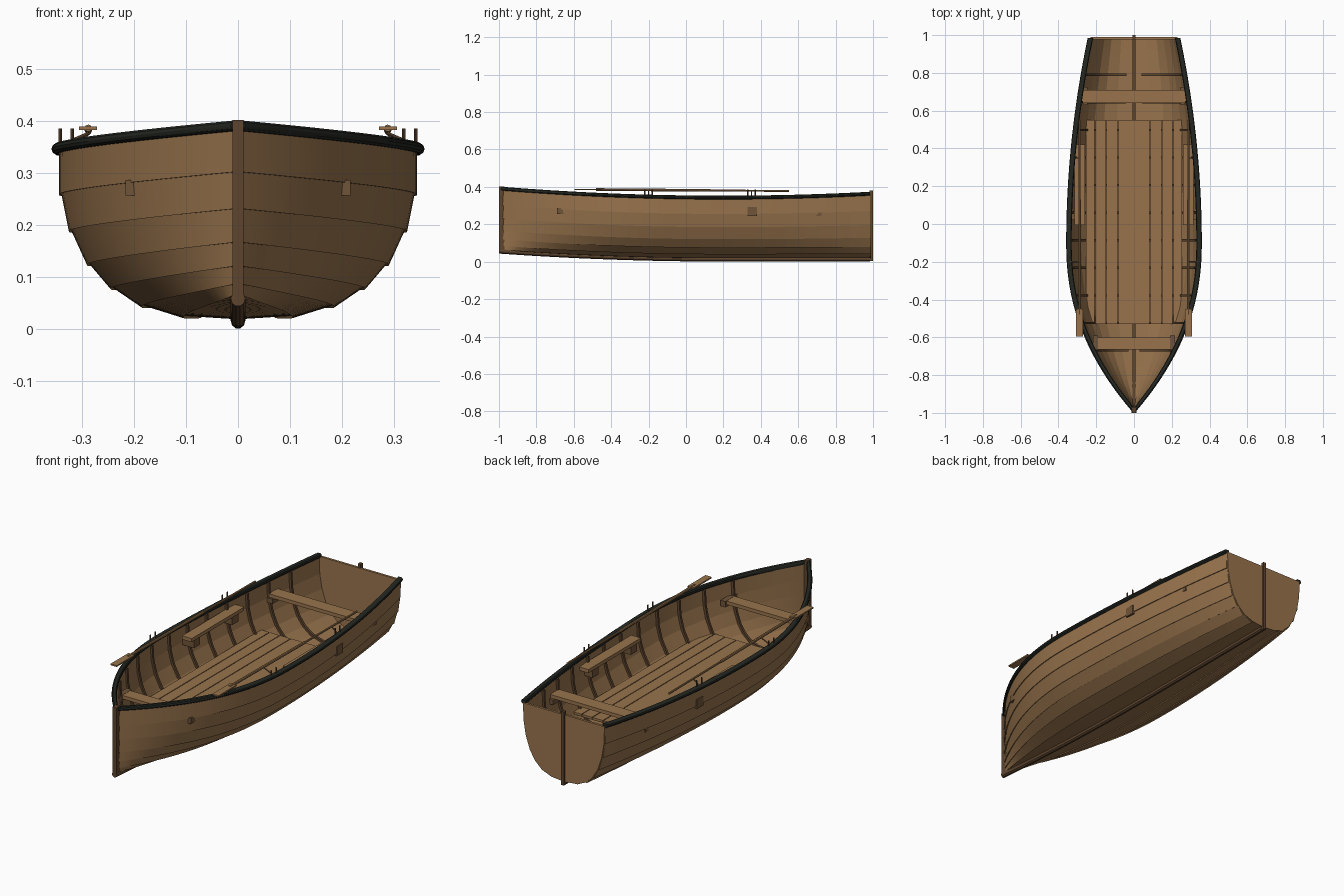
import bpy, bmesh, math
from mathutils import Vector

cube = bpy.data.objects.get("Cube")
if cube:
    bpy.data.objects.remove(cube, do_unlink=True)


def material(name, rgb):
    m = bpy.data.materials.new(name)
    m.use_nodes = True
    m.diffuse_color = (*rgb, 1)
    m.node_tree.nodes["Principled BSDF"].inputs["Base Color"].default_value = (*rgb, 1)
    return m


WOOD = material("oiled wood", (0.315, 0.174, 0.074))
DARK = material("dark wood", (0.112, 0.06, 0.028))
BLOCK = material("medium wood", (0.165, 0.09, 0.041))
RAIL = material("black rail", (0.018, 0.021, 0.016))


def loft(name, rings, mat, mirror=False, smooth=True):
    """Skin a list of closed rings and cap both ends."""
    bm = bmesh.new()
    rows = [[bm.verts.new(p) for p in ring] for ring in rings]
    n = len(rows[0])
    for a, b in zip(rows, rows[1:]):
        for i in range(n):
            j = (i + 1) % n
            bm.faces.new((a[i], a[j], b[j], b[i]))
    bm.faces.new(rows[0])
    bm.faces.new(rows[-1])
    bmesh.ops.recalc_face_normals(bm, faces=bm.faces)
    mesh = bpy.data.meshes.new(name)
    bm.to_mesh(mesh)
    bm.free()
    mesh.materials.append(mat)
    ob = bpy.data.objects.new(name, mesh)
    bpy.context.collection.objects.link(ob)
    if mirror:
        ob.modifiers.new("Mirror", "MIRROR").use_mirror_merge = False
    if smooth:
        bpy.ops.object.select_all(action="DESELECT")
        ob.select_set(True)
        bpy.context.view_layer.objects.active = ob
        bpy.ops.object.shade_smooth_by_angle(angle=math.radians(30))
    return ob


def box(name, x, y, z, mat, mirror=False):
    rings = [[(x[0], v, z[0]), (x[1], v, z[0]), (x[1], v, z[1]), (x[0], v, z[1])] for v in y]
    return loft(name, rings, mat, mirror, False)


def rod(name, a, b, r0, r1, mat, mirror=True, sides=8):
    a, b = Vector(a), Vector(b)
    q = (b - a).to_track_quat("Z", "Y")
    rings = []
    for p, r in ((a, r0), (b, r1)):
        rings.append([p + q @ Vector((r * math.cos(t), r * math.sin(t), 0))
                      for t in (math.tau * i / sides for i in range(sides))])
    return loft(name, rings, mat, mirror)


# Hull shape: strake edges as fractions of beam and depth, keel to sheer
U = (0.0, 0.30, 0.53, 0.70, 0.83, 0.93, 0.985, 1.0)
V = (0.0, 0.02, 0.08, 0.185, 0.325, 0.522, 0.738, 1.0)
BEAM, BOW, STERN = 0.345, -0.988, 0.985
STATIONS = [BOW + (STERN - BOW) * i / 48 for i in range(49)]


def half_beam(y):
    if y < -0.1:
        return BEAM * max(0.0, 1 - ((-0.1 - y) / 0.888) ** 2.2)
    return BEAM - 0.115 * ((y + 0.1) / 1.09) ** 2


def sheer(y):
    return 0.340 + 0.048 * ((y - 0.2) / 1.19) ** 2


def bottom(y):
    return 0.018 + 0.042 * max(0.0, (0.2 - y) / 1.19) ** 2


def hull_point(y, t):
    i = min(int(t), 6)
    f = t - i
    u = U[i] + (U[i + 1] - U[i]) * f
    v = V[i] + (V[i + 1] - V[i]) * f
    z0 = bottom(y)
    return Vector((half_beam(y) * u, y, z0 + (sheer(y) - z0) * v))


def normal(y, t):
    i = min(int(t), 6)
    d = hull_point(y, i + 1) - hull_point(y, i)
    return Vector((d.z, 0, -d.x)).normalized()


def inside(p):
    return Vector((max(p.x, 0), p.y, p.z))


def width_at(y, z):
    return next((hull_point(y, k / 10).x for k in range(71) if hull_point(y, k / 10).z >= z), 0)


# Overlapping planks
for i in range(7):
    rings = []
    for y in STATIONS:
        n = normal(y, i)
        a, b = hull_point(y, i), hull_point(y, i + 1)
        lap = 0.005 if i else 0
        ring = (a + n * lap, b, b - n * 0.008, a - n * 0.008)
        rings.append([inside(p) for p in ring])
    loft(f"plank_{i + 1}", rings, WOOD, mirror=True)

# Transom
edge = [hull_point(STERN, t / 2) for t in range(15)]
outline = edge + [Vector((-p.x, p.y, p.z)) for p in reversed(edge[1:])]
loft("transom", [[(p.x, y, p.z) for p in outline] for y in (0.978, 0.99)], WOOD, smooth=False)

# Keel, keelson, stem and stern post
keel = []
for y in [-1] + STATIONS:
    keel.append([(0.014 * math.cos(a), y, bottom(y) - 0.003 + 0.015 * math.sin(a))
                 for a in (math.tau * k / 10 for k in range(10))])
loft("keel", keel, DARK)
loft("keelson", [[(-0.008, y, bottom(y)), (0.008, y, bottom(y)),
                  (0.008, y, bottom(y) + 0.018), (-0.008, y, bottom(y) + 0.018)]
                 for y in STATIONS], DARK)
box("stem", (-0.011, 0.011), (-1, -0.97), (0.06, 0.402), DARK)
box("stern_post", (-0.008, 0.008), (0.982, 1), (0.003, 0.38), DARK)

# Gunwale rail with rounded corners
profile = [(-0.015, -0.005), (-0.011, -0.010), (0.006, -0.010), (0.012, -0.006),
           (0.014, 0), (0.012, 0.006), (0.006, 0.010), (-0.011, 0.010), (-0.015, 0.005)]
loft("gunwale", [[(max(half_beam(y) + dx, 0), y, sheer(y) + dz + 0.003) for dx, dz in profile]
                 for y in STATIONS], RAIL, mirror=True)

# Ribs
for k in range(11):
    y = -0.67 + 0.146 * k
    rings = []
    for j in range(16):
        t = 0.5 + 6.4 * j / 15
        p, n = hull_point(y, t), normal(y, t)
        rings.append([inside(p - n * d + Vector((0, s, 0)))
                      for d, s in ((0.003, -0.006), (0.003, 0.006), (0.019, 0.006), (0.019, -0.006))])
    loft(f"rib_{k + 1}", rings, DARK, mirror=True)

# Floor boards, trimmed to the hull
FLOOR = 0.14
seams = (0.0, 0.085, 0.147, 0.206, 0.257)
for i, (x0, x1) in enumerate(zip(seams, seams[1:])):
    rings = []
    for k in range(13):
        y = -0.53 + 1.08 * k / 12
        a = x0 + (0.002 if i else 0)
        b = max(a + 0.002, min(x1 - 0.002, width_at(y, FLOOR - 0.012) - 0.004))
        rings.append([(a, y, FLOOR - 0.012), (b, y, FLOOR - 0.012), (b, y, FLOOR), (a, y, FLOOR)])
    loft(f"floor_board_{i + 1}", rings, WOOD, mirror=True, smooth=False)

# Cross seats with support blocks under their ends
for name, y0, y1, w in (("front_seat", -0.665, -0.60, 0.205), ("rear_seat", 0.64, 0.71, 0.274)):
    box(name, (-w, w), (y0, y1), (0.267, 0.285), WOOD)
box("front_seat_block", (0.19, 0.217), (-0.69, -0.59), (0.256, 0.286), BLOCK, True)
box("rear_seat_block", (0.245, 0.277), (0.63, 0.725), (0.243, 0.268), BLOCK, True)

# Side benches on blocks
box("side_bench", (0.259, 0.314), (-0.005, 0.42), (0.287, 0.305), WOOD, True)
for y in (0.045, 0.355):
    box("bench_block", (0.264, 0.329), (y - 0.025, y + 0.025), (0.245, 0.292), BLOCK, True)

# Oars lying along the rails
rod("oar_shaft", (0.288, -0.48, 0.386), (0.288, 0.13, 0.381), 0.007, 0.007, WOOD)
rod("oar_grip", (0.288, 0.12, 0.381), (0.288, 0.55, 0.378), 0.005, 0.005, WOOD)
box("oar_blade", (0.271, 0.306), (-0.595, -0.45), (0.382, 0.389), WOOD, True)

# Rowing pins and oar rests
for yc, x in ((-0.2, 0.342), (0.35, 0.319)):
    for y in (yc - 0.02, yc + 0.02):
        rod("rowing_pin", (x, y, 0.34), (x, y, 0.385), 0.0035, 0.0035, DARK)
    rod("oar_rest", (x - 0.005, yc, 0.355), (0.286, yc, 0.377), 0.003, 0.003, BLOCK)
